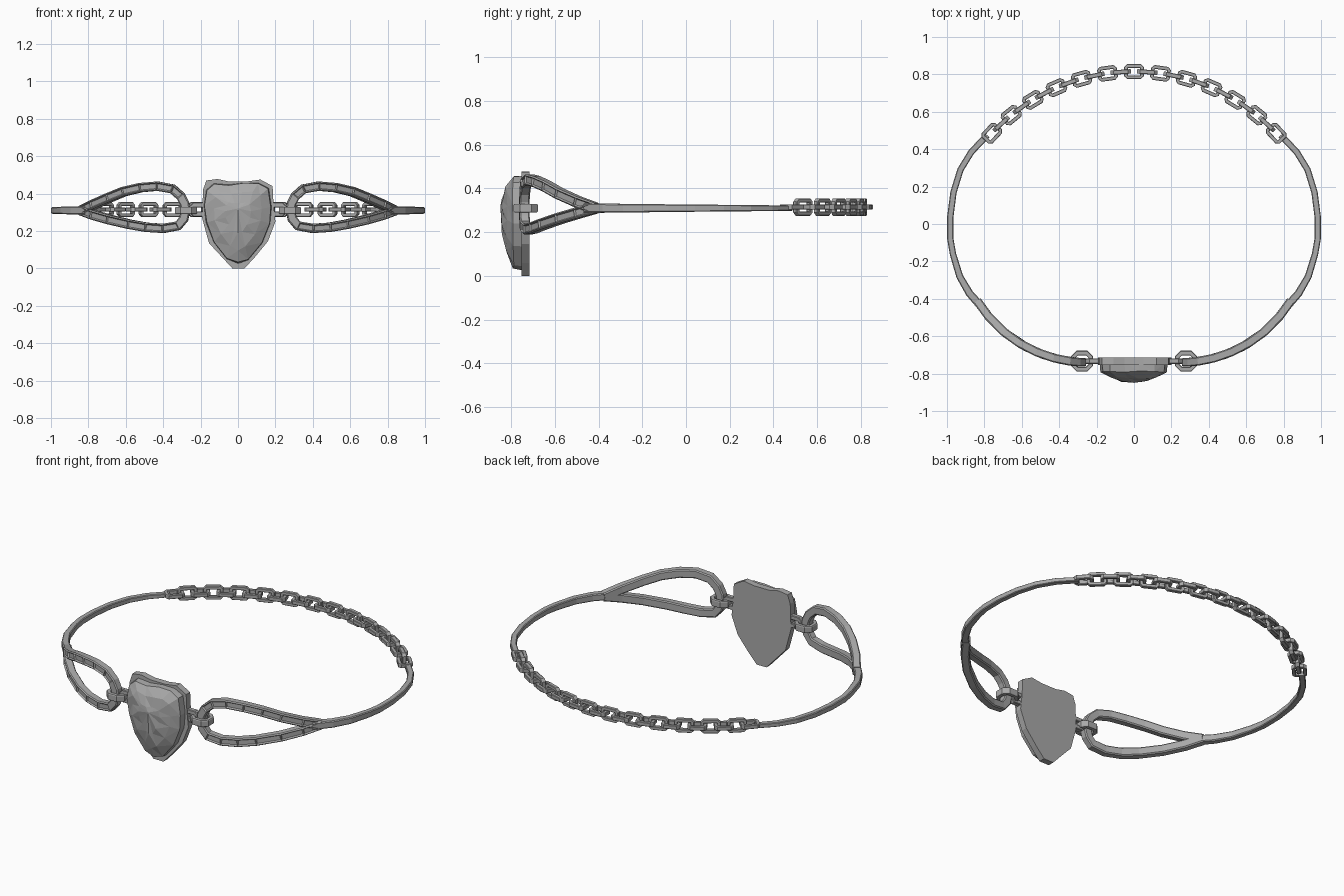
import bpy, bmesh, math, random
from mathutils import Vector

random.seed(11)
cube = bpy.data.objects.get("Cube")
if cube:
    bpy.data.objects.remove(cube, do_unlink=True)

metal = bpy.data.materials.new("grey_metal")
metal.use_nodes = True
GREY = (0.4, 0.4, 0.4, 1)
metal.diffuse_color = GREY
metal.node_tree.nodes["Principled BSDF"].inputs["Base Color"].default_value = GREY

Z = 0.31          # height of the band
UP = Vector((0, 0, 1))
# chamfered square section: outward, sideways
SECTION = [(1, -.75), (1, .75), (.75, 1), (-.75, 1),
           (-1, .75), (-1, -.75), (-.75, -1), (.75, -1)]


def finish(name, bm):
    bmesh.ops.recalc_face_normals(bm, faces=bm.faces)
    mesh = bpy.data.meshes.new(name)
    bm.to_mesh(mesh)
    bm.free()
    mesh.materials.append(metal)
    obj = bpy.data.objects.new(name, mesh)
    bpy.context.collection.objects.link(obj)


def sweep(name, pts, outward, sizes, closed=False, slots=False):
    """Sweep the section along pts; sizes gives half depth and half width."""
    bm = bmesh.new()
    n = len(pts)
    rings = []
    for i, p in enumerate(pts):
        a = pts[i - 1] if closed or i else p
        b = pts[(i + 1) % n] if closed or i < n - 1 else p
        t = (b - a).normalized()
        o = outward(p)
        o = (o - t * o.dot(t)).normalized()
        side = t.cross(o)
        d, w = sizes(i / (n - 1))
        rings.append([bm.verts.new(p + o * u * d + side * v * w) for u, v in SECTION])
    front = []
    for i in range(n if closed else n - 1):
        r, q = rings[i], rings[(i + 1) % n]
        for k in range(8):
            m = (k + 1) % 8
            f = bm.faces.new((r[k], r[m], q[m], q[k]))
            if k == 0 and (pts[(i + 1) % n] - pts[i]).length > .06:
                front.append(f)
    if not closed:
        bm.faces.new(rings[0])
        bm.faces.new(rings[-1])
    if slots:
        bmesh.ops.recalc_face_normals(bm, faces=bm.faces)
        bmesh.ops.inset_individual(bm, faces=front, thickness=.008, depth=-.008)
    finish(name, bm)


def link(name, centre, along, normal, half_len, half_wid, wire, tall, cut):
    """Chamfered rectangular ring lying across its normal."""
    across = normal.cross(along)
    pts = []
    for sx, sy, first in ((1, 1, 0), (-1, 1, 1), (-1, -1, 0), (1, -1, 1)):
        corner = [(half_len, half_wid - cut), (half_len - cut, half_wid)]
        for u, v in (corner[::-1] if first else corner):
            pts.append(centre + along * u * sx + across * v * sy)
    sweep(name, pts, lambda p: normal, lambda f: (tall, wire), closed=True)


# Split loops, side bands and connectors, one set per side
LOOP = [(.835, .31), (.775, .34), (.69, .378), (.61, .411), (.52, .432), (.43, .44),
        (.35, .425), (.305, .385), (.285, .345), (.28, .31), (.29, .265), (.32, .228),
        (.40, .214), (.49, .22), (.58, .236), (.69, .262), (.775, .287), (.835, .31)]
BAND = [(.805, -.455), (.88, -.37), (.932, -.28), (.968, -.16), (.982, -.08), (.982, .04),
        (.965, .17), (.928, .29), (.87, .385), (.785, .475)]


def bend(x):
    return -.05 - math.sqrt(.69 ** 2 - (x - .25) ** 2)


for s, tag in ((1, "left"), (-1, "right")):
    def outward(p, s=s):
        return Vector((p.x - .25 * s, p.y + .05, 0))

    sweep(tag + "_split_loop", [Vector((x * s, bend(x), z)) for x, z in LOOP],
          outward, lambda f: (.023, .025), slots=True)
    sweep(tag + "_band", [Vector((x * s, y, Z)) for x, y in BAND],
          outward, lambda f: (.022 - .005 * min(1, f * 3), .022 - .01 * f))
    link(tag + "_flat_connector", Vector((.278 * s, -.733, Z)), Vector((s, 0, 0)),
         UP, .047, .043, .013, .019, .022)
    link(tag + "_upright_connector", Vector((.212 * s, -.733, .315)), Vector((s, 0, 0)),
         Vector((0, 1, 0)), .035, .024, .013, .015, .01)

# Rear chain: flat links alternating with upright links along an arc
R, STEP = 1.04, .0683
for i in range(-12, 13):
    a = i * STEP
    radial = Vector((math.sin(a), math.cos(a), 0))
    along = Vector((math.cos(a), -math.sin(a), 0))
    centre = radial * R + Vector((0, -.225, .315))
    if i % 2 == 0:
        link("flat_chain_link", centre, along, UP, .043, .030, .010, .012, .007)
    else:
        link("upright_chain_link", centre, along, radial, .045, .030, .010, .012, .007)

# Shield-shaped backing plate
PLATE = [(-.17, .47), (-.11, .478), (-.05, .465), (.05, .465), (.12, .475), (.185, .44),
         (.19, .34), (.2, .25), (.16, .145), (.09, .06), (.035, 0), (-.03, 0),
         (-.09, .065), (-.155, .135), (-.192, .27), (-.187, .42)]
bm = bmesh.new()
face = bm.faces.new([bm.verts.new((x, -.753, z)) for x, z in PLATE])
ext = bmesh.ops.extrude_face_region(bm, geom=[face])
bmesh.ops.translate(bm, vec=(0, .038, 0),
                    verts=[v for v in ext["geom"] if isinstance(v, bmesh.types.BMVert)])
bm.faces.new([v for v in bm.verts if v.co.y < -.74])if len(bm.faces) < len(PLATE) + 2 else None
finish("backing_plate", bm)

# Faceted stone: shrinking rings of the outline rising to a blunt crown
STONE = [(-.17, .42), (-.13, .455), (-.05, .448), (.03, .458), (.11, .457), (.165, .43),
         (.18, .33), (.172, .24), (.13, .135), (.055, .045), (0, .025), (-.06, .05),
         (-.13, .14), (-.172, .245), (-.183, .335)]
CZ = .29
bm = bmesh.new()
rings = []
for scale, y, rough in ((1, -.745, 0), (.98, -.79, .01), (.72, -.82, .018), (.38, -.839, .014)):
    ring = []
    for x, z in STONE:
        k = scale + random.uniform(-1.5, .8) * rough
        ring.append(bm.verts.new((x * k, y + random.uniform(-.4, .4) * rough,
                                  CZ + (z - CZ) * k)))
    rings.append(ring)
for r, q in zip(rings, rings[1:]):
    for i in range(len(r)):
        j = (i + 1) % len(r)
        bm.faces.new((r[i], r[j], q[j], q[i]))
tip = bm.verts.new((0, -.849, CZ + .03))
for i, v in enumerate(rings[-1]):
    bm.faces.new((v, rings[-1][(i + 1) % len(STONE)], tip))
bm.faces.new(rings[0])
bmesh.ops.triangulate(bm, faces=bm.faces)
finish("faceted_stone", bm)
